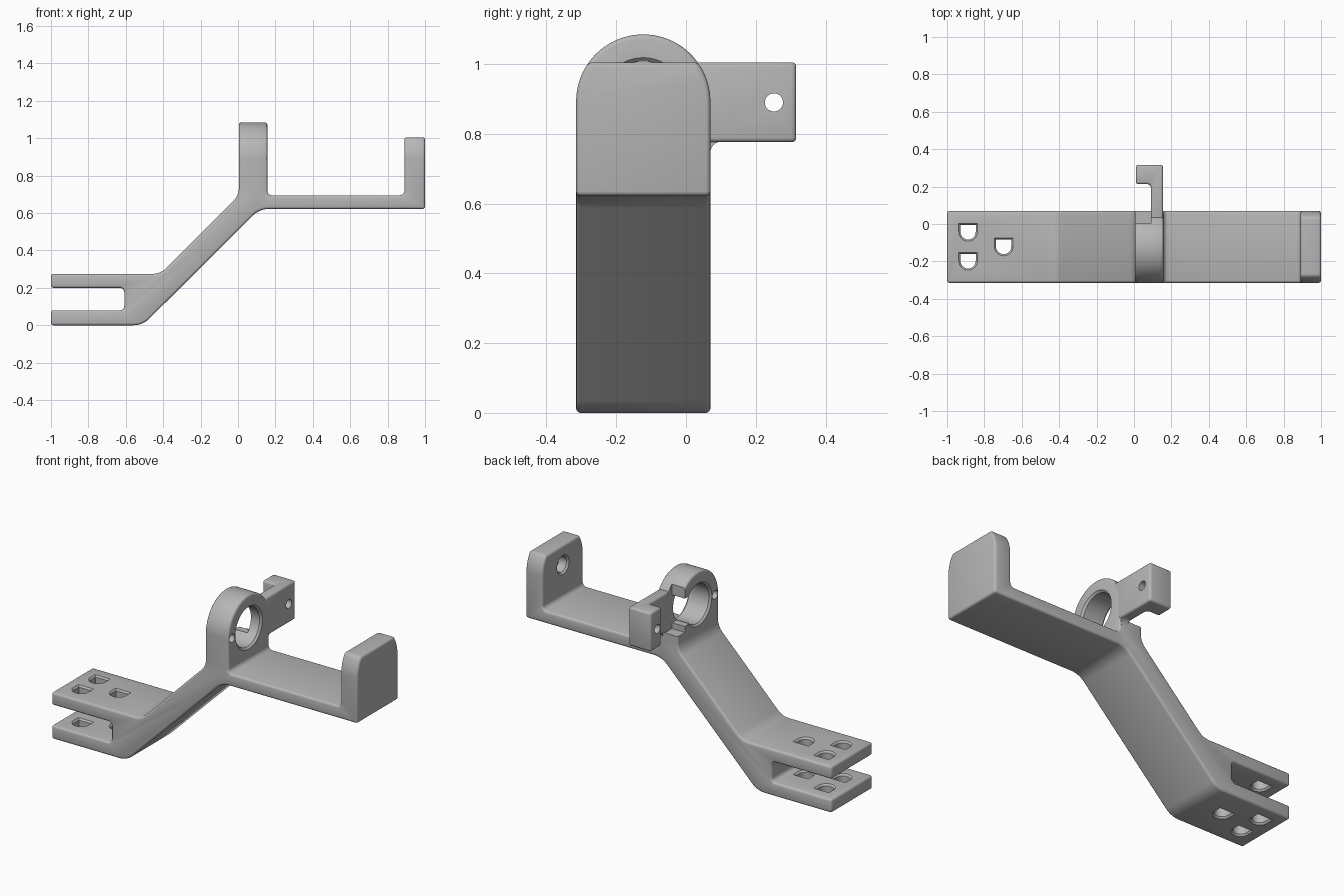
import bpy, bmesh, math
from mathutils import Vector

if "Cube" in bpy.data.objects:
    bpy.data.objects.remove(bpy.data.objects["Cube"])

grey = bpy.data.materials.new("light_grey")
grey.diffuse_color = (0.47, 0.47, 0.47, 1)
grey.use_nodes = True
grey.node_tree.nodes["Principled BSDF"].inputs["Base Color"].default_value = grey.diffuse_color
YC, ZC, R = -0.1225, 0.8925, 0.1925      # axis and radius of the arched outline


def rounded(points, steps=8):
    """Points are (u, v, fillet radius); returns the outline with round corners."""
    out = []
    for i, (u, v, r) in enumerate(points):
        p = Vector((u, v))
        if r == 0:
            out.append(p)
            continue
        a = (Vector(points[i - 1][:2]) - p).normalized()
        b = (Vector(points[(i + 1) % len(points)][:2]) - p).normalized()
        half = a.angle(b) / 2
        centre = p + (a + b).normalized() * r / math.sin(half)
        s, e = p + a * r / math.tan(half) - centre, p + b * r / math.tan(half) - centre
        turn = s.angle(e)
        for k in range(steps + 1):
            t = k / steps
            out.append(centre + (s * math.sin((1 - t) * turn) + e * math.sin(t * turn)) / math.sin(turn))
    return out


def loft(name, sections, axis):
    """Stack of (position, outline) along an axis, closed at both ends."""
    place = {"x": lambda u, v, w: (w, u, v),
             "y": lambda u, v, w: (u, w, v),
             "z": lambda u, v, w: (u, v, w)}[axis]
    bm = bmesh.new()
    rings = [[bm.verts.new(place(u, v, w)) for u, v in line] for w, line in sections]
    n = len(rings[0])
    for lo, hi in zip(rings, rings[1:]):
        for i in range(n):
            bm.faces.new((lo[i], lo[(i + 1) % n], hi[(i + 1) % n], hi[i]))
    bm.faces.new(rings[0])
    bm.faces.new(rings[-1])
    bmesh.ops.recalc_face_normals(bm, faces=bm.faces)
    me = bpy.data.meshes.new(name)
    bm.to_mesh(me)
    bm.free()
    ob = bpy.data.objects.new(name, me)
    bpy.context.collection.objects.link(ob)
    me.materials.append(grey)
    return ob


def apply(ob, kind, **settings):
    mod = ob.modifiers.new(kind, kind)
    for key, value in settings.items():
        setattr(mod, key, value)
    bpy.context.view_layer.objects.active = ob
    bpy.ops.object.modifier_apply(modifier=mod.name)


def boolean(ob, tool, operation="DIFFERENCE"):
    apply(ob, "BOOLEAN", object=tool, operation=operation, solver="EXACT")
    bpy.data.objects.remove(tool)


def soften(ob):
    apply(ob, "BEVEL", width=0.013, segments=3, limit_method="ANGLE", angle_limit=math.radians(45))


def hole(axis, u, v, levels, unit):
    """Cutter whose outline is scaled by the radius given at each level."""
    return loft("cutter", [(w, [(u + a * r, v + b * r) for a, b in unit]) for w, r in levels], axis)


def box(x, y, z):
    return loft("cutter", [(w, [(x[0], y[0]), (x[1], y[0]), (x[1], y[1]), (x[0], y[1])]) for w in z], "z")


circle = [(math.cos(i * math.tau / 48), math.sin(i * math.tau / 48)) for i in range(48)]
d_shape = [(math.cos(math.pi + i * math.pi / 16), math.sin(math.pi + i * math.pi / 16))
           for i in range(17)] + [(1, 0.9), (-1, 0.9)]

# bracket body: side outline trimmed to an arch when seen along its length
side = rounded([
    (-1, 0, 0), (-0.51, 0, 0.12), (0.115, 0.622, 0.12), (1, 0.622, 0), (1, 1.005, 0),
    (0.89, 1.005, 0), (0.89, 0.695, 0.025), (0.157, 0.695, 0.025), (0.157, 1.2, 0),
    (0.005, 1.2, 0), (0.005, 0.695, 0.1), (-0.415, 0.275, 0.1), (-1, 0.275, 0),
    (-1, 0.2, 0), (-0.608, 0.2, 0.025), (-0.608, 0.08, 0.025), (-1, 0.08, 0)])
body = loft("bracket_body", [(-0.5, side), (0.4, side)], "y")
arch = [(YC - R, -0.2), (YC + R, -0.2)] + [
    (YC + R * math.cos(i * math.pi / 40), ZC + R * math.sin(i * math.pi / 40)) for i in range(41)]
boolean(body, loft("cutter", [(-1.2, arch), (1.2, arch)], "x"), "INTERSECT")
soften(body)

# ring bore, its open back and the screw hole in the front leg
boolean(body, hole("x", YC, ZC, [(-0.1, 0.126), (0.005, 0.126), (0.016, 0.115),
                                 (0.146, 0.115), (0.157, 0.126), (0.3, 0.126)], circle))
boolean(body, box((-0.15, 0.09), (0.003, 0.3), (0.775, 1.3)))
boolean(body, box((-0.15, 0.09), (-0.04, 0.3), (0.81, 0.975)))
boolean(body, hole("x", -0.28, 0.89, [(-0.1, 0.025), (0.3, 0.025)], circle))

# blind socket in the end wall
boolean(body, hole("x", YC, 0.89, [(0.8, 0.056), (0.89, 0.056), (0.9, 0.046), (0.95, 0.046)], circle))

# D-shaped holes through both fork plates
d_levels = [(-0.03, 0.05), (0, 0.05), (0.01, 0.041), (0.07, 0.041), (0.08, 0.05),
            (0.2, 0.05), (0.21, 0.041), (0.265, 0.041), (0.275, 0.05), (0.3, 0.05)]
for x, y in [(-0.887, -0.042), (-0.887, -0.197), (-0.697, -0.12)]:
    boolean(body, hole("z", x, y, d_levels, d_shape))

# hooked side arm with its screw hole
hook = rounded([(0.09, 0.012, 0), (0.156, 0.012, 0), (0.156, 0.316, 0), (0.01, 0.316, 0),
                (0.01, 0.213, 0), (0.09, 0.213, 0.02)])
arm = loft("side_arm", [(0.776, hook), (1.005, hook)], "z")
soften(arm)
boolean(arm, hole("x", 0.252, 0.89, [(-0.1, 0.026), (0.3, 0.026)], circle))

# small fillet under the arm
gusset = [(0.06, 0.74), (0.07, 0.74)] + [
    (0.1 - 0.03 * math.cos(i * math.pi / 12), 0.747 + 0.03 * math.sin(i * math.pi / 12))
    for i in range(7)] + [(0.1, 0.785), (0.06, 0.785)]
fillet = loft("arm_fillet", [(0.1, gusset), (0.146, gusset)], "x")

for ob in (body, arm, fillet):
    bpy.ops.object.select_all(action="DESELECT")
    ob.select_set(True)
    bpy.context.view_layer.objects.active = ob
    bpy.ops.object.shade_smooth_by_angle(angle=math.radians(35))
